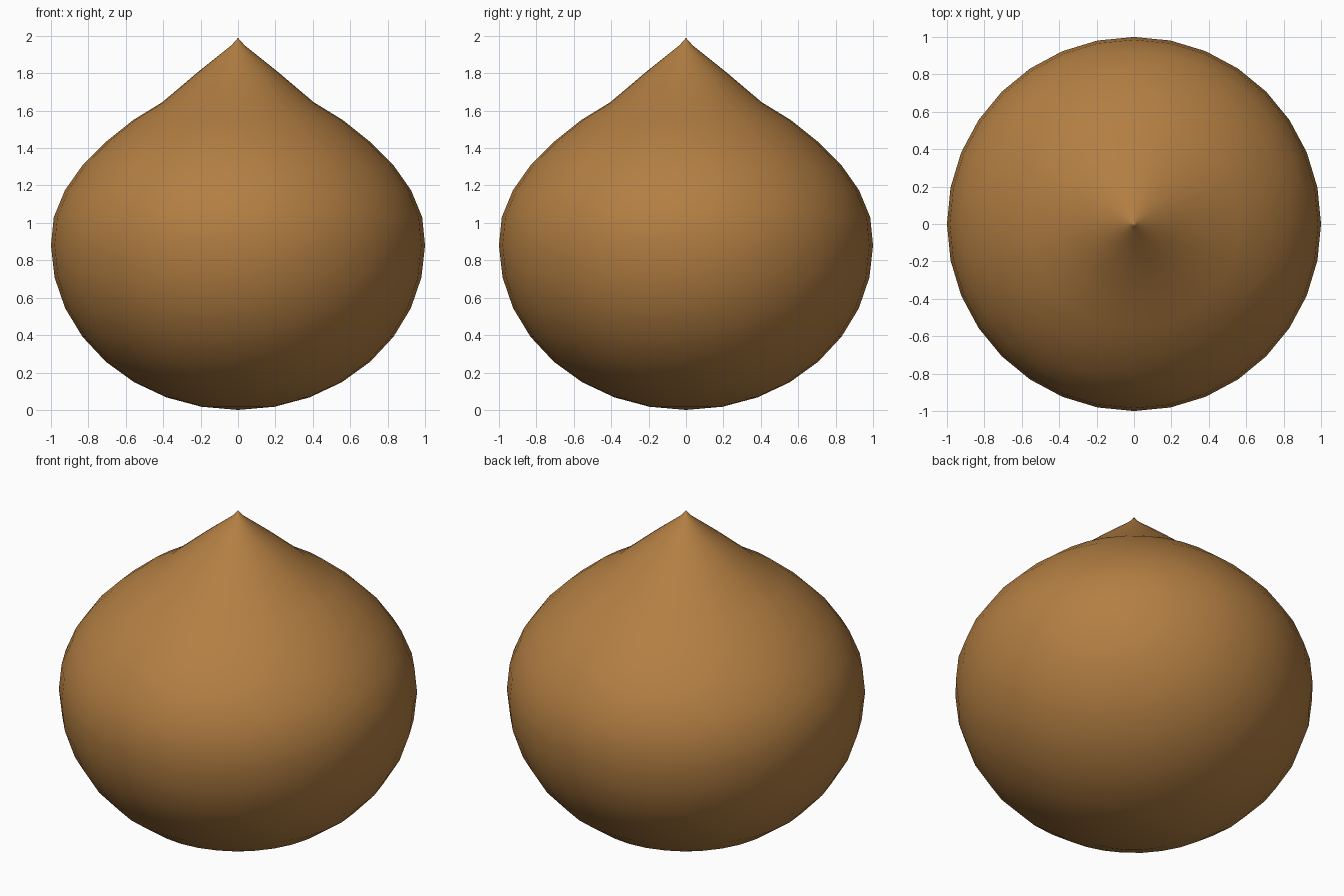
import bpy
import bmesh
from math import sin, cos, pi, radians
from mathutils import Matrix

cube = bpy.data.objects.get("Cube")
if cube:
    bpy.data.objects.remove(cube, do_unlink=True)

SEGMENTS = 32
BELLY_Z = 0.88

# Flat brown colour
brown = bpy.data.materials.new("warm_brown")
colour = (0.45, 0.21, 0.055, 1)
brown.diffuse_color = colour
brown.use_nodes = True
brown.node_tree.nodes["Principled BSDF"].inputs["Base Color"].default_value = colour

# Half profile: round underside, then shoulder, cone and pointed tip
profile = [(sin(i * pi / 16), BELLY_Z * (1 - cos(i * pi / 16))) for i in range(9)]
profile += [(0.985, 1.03), (0.925, 1.175), (0.83, 1.31), (0.71, 1.43),
            (0.56, 1.55), (0.405, 1.645), (0.21, 1.81), (0.035, 1.95),
            (0.012, 1.975), (0, 1.99)]

# Spin the profile around the upright axis
bm = bmesh.new()
verts = [bm.verts.new((r, 0, z)) for r, z in profile]
edges = [bm.edges.new(pair) for pair in zip(verts, verts[1:])]
bmesh.ops.spin(bm, geom=verts + edges, cent=(0, 0, 0), axis=(0, 0, 1),
               angle=2 * pi, steps=SEGMENTS)
bmesh.ops.remove_doubles(bm, verts=bm.verts, dist=0.0005)
bmesh.ops.recalc_face_normals(bm, faces=bm.faces)

mesh = bpy.data.meshes.new("pointed_drop_body")
bm.to_mesh(mesh)
bm.free()
mesh.materials.append(brown)
body = bpy.data.objects.new("pointed_drop_body", mesh)
bpy.context.collection.objects.link(body)

# Smooth shading all over
bpy.ops.object.select_all(action='DESELECT')
body.select_set(True)
bpy.context.view_layer.objects.active = body
bpy.ops.object.shade_smooth_by_angle(angle=radians(60))
